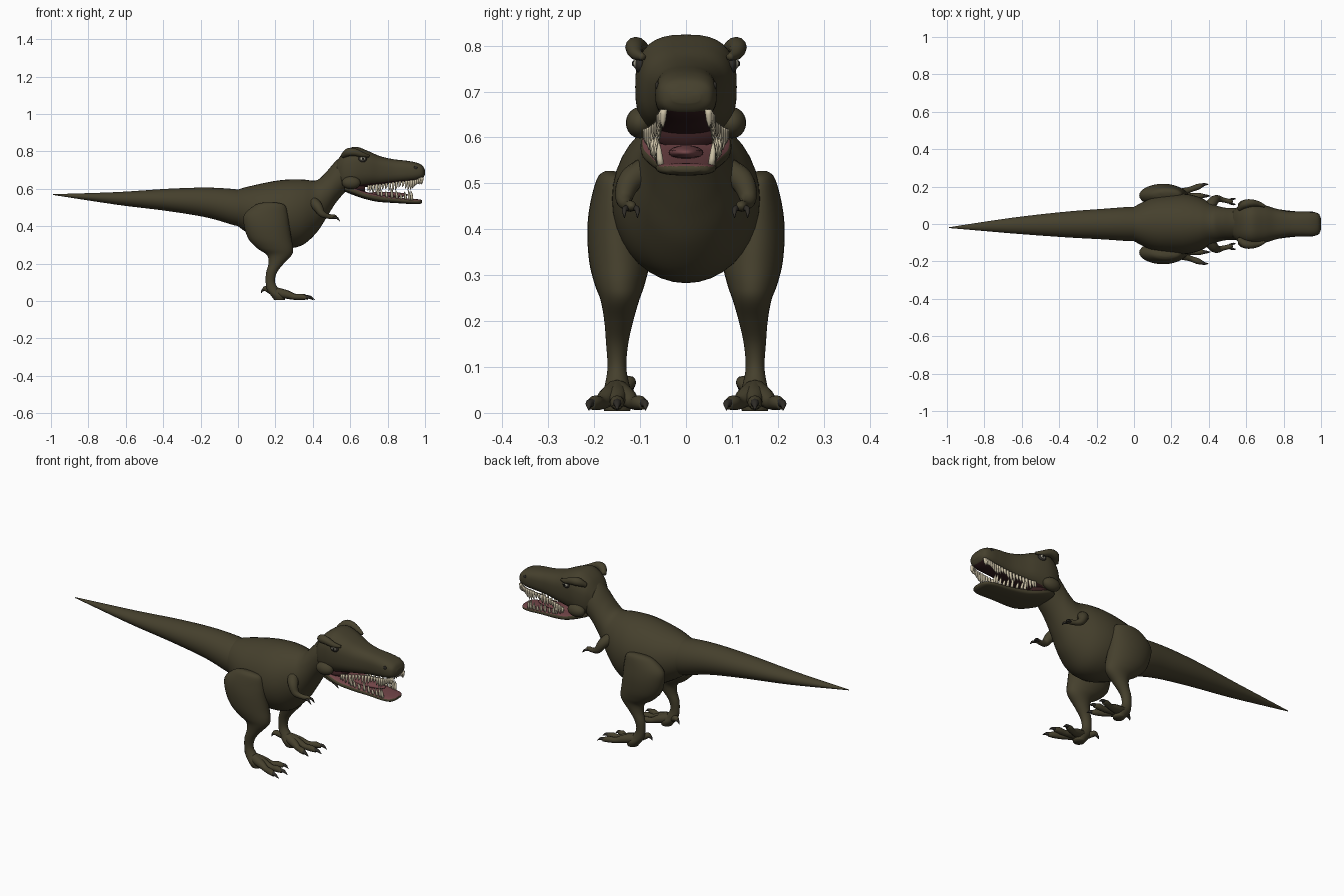
import bpy, bmesh, math
from mathutils import Vector, Matrix

cube = bpy.data.objects.get("Cube")
if cube:
    bpy.data.objects.remove(cube, do_unlink=True)


def material(name, rgb):
    m = bpy.data.materials.new(name)
    m.use_nodes = True
    m.diffuse_color = (*rgb, 1)
    bsdf = next(n for n in m.node_tree.nodes if n.type == 'BSDF_PRINCIPLED')
    bsdf.inputs["Base Color"].default_value = (*rgb, 1)
    bsdf.inputs["Roughness"].default_value = 0.7
    return m


SKIN = material("olive skin", (0.06, 0.051, 0.026))
TOOTH = material("ivory tooth", (0.6, 0.53, 0.38))
PINK = material("mouth pink", (0.17, 0.06, 0.065))
MAROON = material("dark palate", (0.035, 0.012, 0.013))
CLAW = material("dark claw", (0.028, 0.025, 0.02))
EYE = material("grey eye", (0.4, 0.38, 0.3))
BLACK = material("black pupil", (0.006, 0.006, 0.005))


def smooth_rows(rows, steps):
    """Catmull-Rom interpolation of rows of numbers."""
    out = []
    last = len(rows) - 1
    for i in range(last):
        a, b, c, d = (rows[min(max(i + k, 0), last)] for k in (-1, 0, 1, 2))
        for s in range(steps):
            t = s / steps
            out.append([q + 0.5 * t * (r - p + t * (2*p - 5*q + 4*r - e + t * (3*(q - r) + e - p)))
                        for p, q, r, e in zip(a, b, c, d)])
    return out + [list(rows[-1])]


def oval(segs, power=2):
    """Unit superellipse points."""
    for k in range(segs):
        a = math.tau * k / segs
        c, s = math.cos(a), math.sin(a)
        yield (math.copysign(abs(c) ** (2 / power), c), math.copysign(abs(s) ** (2 / power), s))


def finish(name, bm, mat, mirror):
    bmesh.ops.recalc_face_normals(bm, faces=bm.faces)
    for f in bm.faces:
        f.smooth = True
    mesh = bpy.data.meshes.new(name)
    bm.to_mesh(mesh)
    bm.free()
    mesh.materials.append(mat)
    ob = bpy.data.objects.new(name, mesh)
    bpy.context.collection.objects.link(ob)
    if mirror:
        mod = ob.modifiers.new("mirror", 'MIRROR')
        mod.use_axis = (False, True, False)
        mod.use_clip = False
        mod.use_mirror_merge = False
    return ob


def skin(name, strips, mat=SKIN, mirror=False):
    """Skin one or more strips of rings, closing the ends with fans."""
    bm = bmesh.new()
    for rings in strips:
        vs = [[bm.verts.new(p) for p in ring] for ring in rings]
        n = len(vs[0])
        for a, b in zip(vs, vs[1:]):
            for k in range(n):
                bm.faces.new((a[k], a[(k + 1) % n], b[(k + 1) % n], b[k]))
        for ring in (vs[0], vs[-1]):
            mid = bm.verts.new(sum((v.co for v in ring), Vector()) / n)
            for k in range(n):
                bm.faces.new((ring[k], ring[(k + 1) % n], mid))
    return finish(name, bm, mat, mirror)


def along_x(rows, power=2, segs=36, steps=6):
    """Rings across x from rows of x, bottom, top, half width."""
    return [[Vector((x, w * c, (lo + hi) / 2 + (hi - lo) / 2 * s)) for c, s in oval(segs, power)]
            for x, lo, hi, w in smooth_rows(rows, steps)]


def tube(rows, segs=12, steps=5):
    """Round rings along a path from rows of x, y, z, radius."""
    pts = smooth_rows(rows, steps)
    pos = [Vector(p[:3]) for p in pts]
    rings = []
    for i, p in enumerate(pts):
        tan = (pos[min(i + 1, len(pos) - 1)] - pos[max(i - 1, 0)]).normalized()
        u = tan.cross(Vector((0, 1, 0))).normalized()
        v = tan.cross(u)
        rings.append([pos[i] + p[3] * (c * u + s * v) for c, s in oval(segs)])
    return rings


def ellipsoid(name, centre, size, mat=SKIN, mirror=True):
    bm = bmesh.new()
    mtx = Matrix.Translation(centre) @ Matrix.Diagonal((*size, 1))
    bmesh.ops.create_uvsphere(bm, u_segments=20, v_segments=12, radius=1, matrix=mtx)
    return finish(name, bm, mat, mirror)


def paint(ob, mat, rule):
    ob.data.materials.append(mat)
    for f in ob.data.polygons:
        if rule(f):
            f.material_index = 1


# Torso and neck
skin("body", [along_x([
    (-.04, .46, .56, .06), (0, .40, .595, .092), (.1, .335, .622, .14), (.2, .292, .642, .158),
    (.28, .283, .65, .16), (.35, .302, .649, .143), (.42, .365, .645, .108), (.47, .44, .688, .09),
    (.52, .52, .745, .085), (.57, .58, .785, .085), (.61, .62, .79, .07)])])

# Tail, swaying slightly towards its tip
tail = along_x([(-.99, .567, .571, .002), (-.65, .515, .582, .042), (-.37, .48, .6, .068),
                (-.16, .445, .606, .082), (0, .40, .596, .092), (.08, .40, .58, .08)])
for ring in tail:
    for p in ring:
        p.y -= .02 * min(p.x, 0) ** 2
skin("tail", [tail])

# Head
skull_rows = [(.53, .62, .75, .07), (.56, .60, .79, .095), (.6, .59, .818, .108), (.64, .60, .823, .11),
              (.7, .612, .80, .1), (.76, .62, .774, .082), (.83, .63, .758, .068), (.9, .637, .75, .067),
              (.95, .643, .741, .066), (.985, .655, .725, .056), (1, .675, .70, .03)]
skull = skin("upper_head", [along_x(skull_rows, 2.7)])
paint(skull, MAROON, lambda f: f.center.x > .64 and f.normal.z < -.8)

jaw_rows = [(.57, .585, .62, .08), (.62, .565, .61, .098), (.68, .545, .585, .096), (.75, .53, .57, .082),
            (.85, .523, .555, .069), (.93, .518, .546, .064), (.97, .518, .543, .052), (.985, .525, .538, .03)]
jaw = skin("lower_jaw", [along_x(jaw_rows, 2.7)])
paint(jaw, PINK, lambda f: f.center.x > .62 and f.normal.z > .8)

skin("mouth_lining", [along_x([(.59, .58, .64, .08), (.64, .575, .63, .082), (.68, .575, .625, .06)])], MAROON)
ellipsoid("tongue", (.78, 0, .567), (.13, .038, .016), PINK, False)


# Teeth follow the edge of each jaw
def tooth_strips(rows, edge, direction, lean):
    strips = []
    for x, lo, hi, w in smooth_rows(rows[3:-1], 4):
        z = (lo, hi)[edge] - direction * .006
        y = w * .86
        length = .042 + .012 * math.sin(x * 70)
        strips.append(tube([(x, y, z, .0075), (x - .002, y + lean, z + direction * length * .6, .006),
                            (x - .007, y + lean, z + direction * length, .0008)], 8, 2))
    return strips


skin("upper_teeth", tooth_strips(skull_rows[1:], 0, -1, .002), TOOTH, True)
skin("lower_teeth", tooth_strips(jaw_rows[:-1], 1, 1, .004), TOOTH, True)

# Cheeks, brows, eyes and nostrils
ellipsoid("cheeks", (.605, .1, .632), (.05, .031, .034))
skin("brows", [tube([(.56, .08, .775, .012), (.59, .105, .795, .022), (.625, .112, .795, .02),
                     (.665, .108, .782, .014), (.70, .094, .775, .007)])], SKIN, True)
ellipsoid("eye_sockets", (.665, .1, .76), (.024, .012, .02), CLAW)
ellipsoid("eyes", (.666, .104, .761), (.015, .012, .012), EYE)
ellipsoid("pupils", (.668, .113, .761), (.006, .005, .007), BLACK)
ellipsoid("nostrils", (.95, .063, .713), (.009, .004, .009), CLAW)

# Legs, ringed by height: z, back, front, inner, outer
leg_rows = [(.527, .14, .20, .158, .176), (.512, .09, .25, .125, .193), (.46, .033, .267, .1, .208),
            (.40, .033, .275, .088, .215), (.33, .057, .287, .08, .211), (.28, .105, .295, .09, .199),
            (.245, .155, .287, .102, .186), (.2, .163, .245, .115, .178), (.15, .15, .207, .126, .174),
            (.1, .148, .198, .13, .171), (.06, .155, .222, .123, .177), (.03, .175, .25, .115, .185),
            (.004, .195, .25, .122, .178)]
leg = [[Vector(((a + b) / 2 + (b - a) / 2 * c, (i + o) / 2 + (o - i) / 2 * s, z)) for c, s in oval(28)]
       for z, a, b, i, o in smooth_rows(leg_rows, 5)]
skin("legs", [leg], SKIN, True)

# Toes fan out from each foot
toes, claws = [], []
for spread, reach in ((-.056, .155), (0, .19), (.056, .18)):
    def at(t, z, r):
        return (.205 + reach * t, .15 + spread * min(t * 1.15, 1.1), z, r)
    toes.append(tube([at(0, .045, .028), at(.3, .035, .022), at(.55, .022, .015),
                      at(.75, .022, .016), at(.9, .017, .010)]))
    claws.append(tube([at(.82, .021, .011), at(.95, .02, .008), at(1.08, .006, .001)], 8))
toes.append(tube([(.175, .138, .05, .014), (.15, .124, .066, .015), (.137, .12, .06, .01)]))
claws.append(tube([(.142, .121, .064, .01), (.13, .119, .055, .006), (.125, .118, .042, .001)], 8))
skin("toes", toes, SKIN, True)
skin("toe_claws", claws, CLAW, True)

# Small arms with two fingers
skin("arms", [tube([(.40, .085, .53, .03), (.425, .122, .505, .027), (.448, .135, .468, .019),
                    (.48, .128, .453, .013), (.515, .12, .45, .012), (.525, .119, .445, .006)])], SKIN, True)
fingers = [tube([(.51, .12 + d / 2, .447, .007), (.53, .12 + d, .443, .006), (.545, .12 + d, .425, .001)], 8)
           for d in (-.014, .014)]
skin("finger_claws", fingers, CLAW, True)
